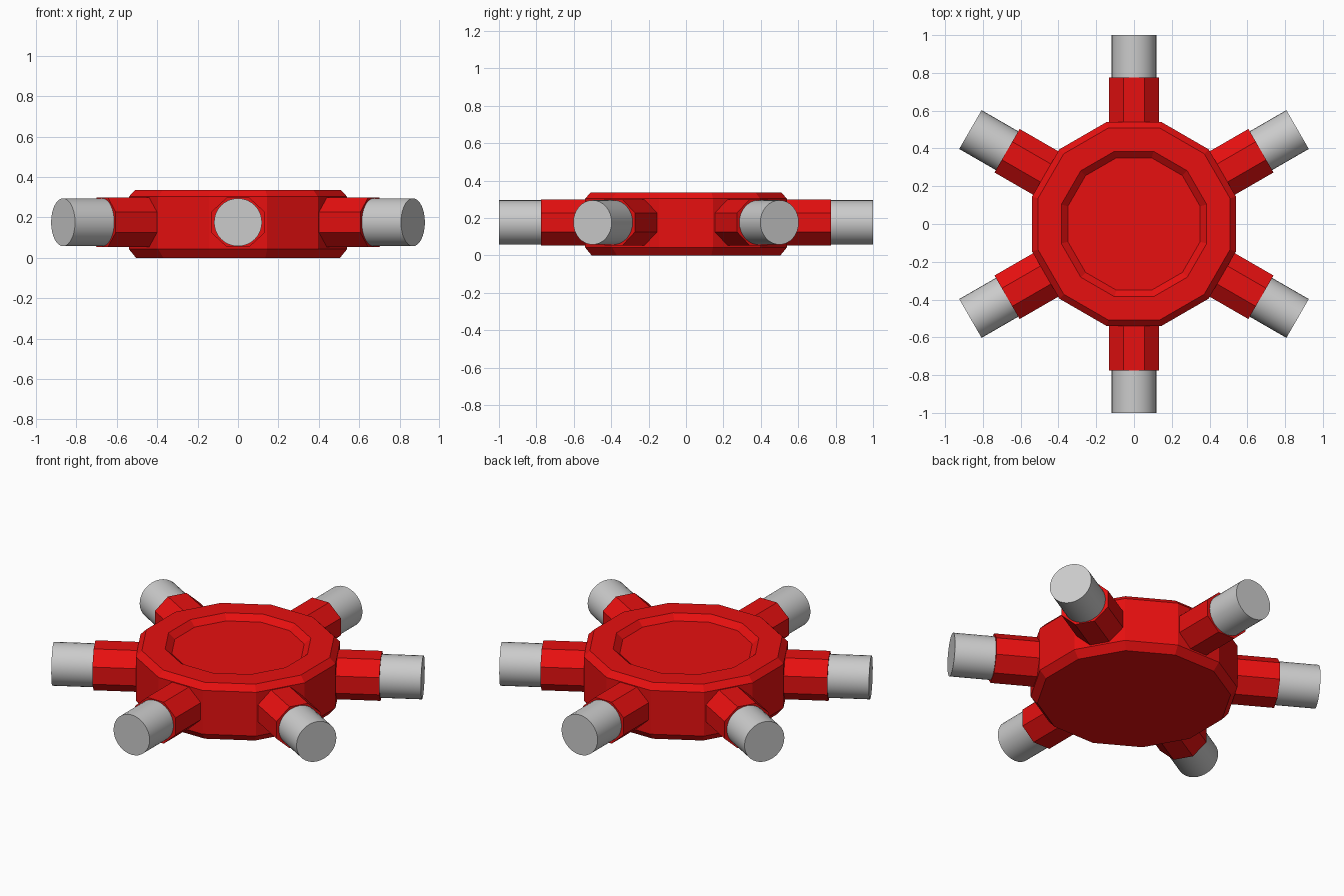
import bpy, bmesh, math
from mathutils import Matrix

if "Cube" in bpy.data.objects:
    bpy.data.objects.remove(bpy.data.objects["Cube"])

red = bpy.data.materials.new("red_paint")
red.diffuse_color = (0.8, 0.005, 0.005, 1)
red.use_nodes = True
red.node_tree.nodes["Principled BSDF"].inputs["Base Color"].default_value = red.diffuse_color


def add_object(name, bm, mat=None):
    bmesh.ops.recalc_face_normals(bm, faces=bm.faces)
    mesh = bpy.data.meshes.new(name)
    bm.to_mesh(mesh)
    bm.free()
    obj = bpy.data.objects.new(name, mesh)
    bpy.context.collection.objects.link(obj)
    if mat:
        mesh.materials.append(mat)
    return obj


def loft(profile, sides, phase):
    """Stack polygon rings of (apothem_x, apothem_y, height) and cap both ends."""
    bm = bmesh.new()
    k = 1 / math.cos(math.pi / sides)
    rings = []
    for rx, ry, h in profile:
        ring = []
        for i in range(sides):
            a = phase + 2 * math.pi * i / sides
            ring.append(bm.verts.new((rx * k * math.cos(a), ry * k * math.sin(a), h)))
        rings.append(ring)
    for lo, hi in zip(rings, rings[1:]):
        for i in range(sides):
            j = (i + 1) % sides
            bm.faces.new((lo[i], lo[j], hi[j], hi[i]))
    bm.faces.new(rings[0][::-1])
    bm.faces.new(rings[-1])
    return bm


# Twelve-sided hub: chamfered rims and a shallow dish in the top
hub_profile = [(0.505, 0), (0.54, 0.043), (0.54, 0.303), (0.508, 0.337),
               (0.385, 0.337), (0.35, 0.305)]
add_object("hub", loft([(r, r, z) for r, z in hub_profile], 12, math.radians(15)), red)

# Six octagonal sockets, each holding a round peg
MID_Z = 0.176
for n in range(6):
    # local z points outward, local x stays horizontal
    place = (Matrix.Translation((0, 0, MID_Z))
             @ Matrix.Rotation(math.radians(60 * n), 4, 'Z')
             @ Matrix.Rotation(math.radians(-90), 4, 'X'))

    socket = loft([(0.133, 0.123, 0.50), (0.133, 0.123, 0.776)], 8, math.radians(22.5))
    socket.transform(place)
    add_object(f"socket_{n + 1}", socket, red)

    peg = loft([(0.118, 0.118, 0.74), (0.118, 0.118, 1.0)], 32, 0)
    peg.transform(place)
    obj = add_object(f"peg_{n + 1}", peg)
    bpy.ops.object.select_all(action='DESELECT')
    obj.select_set(True)
    bpy.context.view_layer.objects.active = obj
    bpy.ops.object.shade_smooth_by_angle(angle=math.radians(30))
